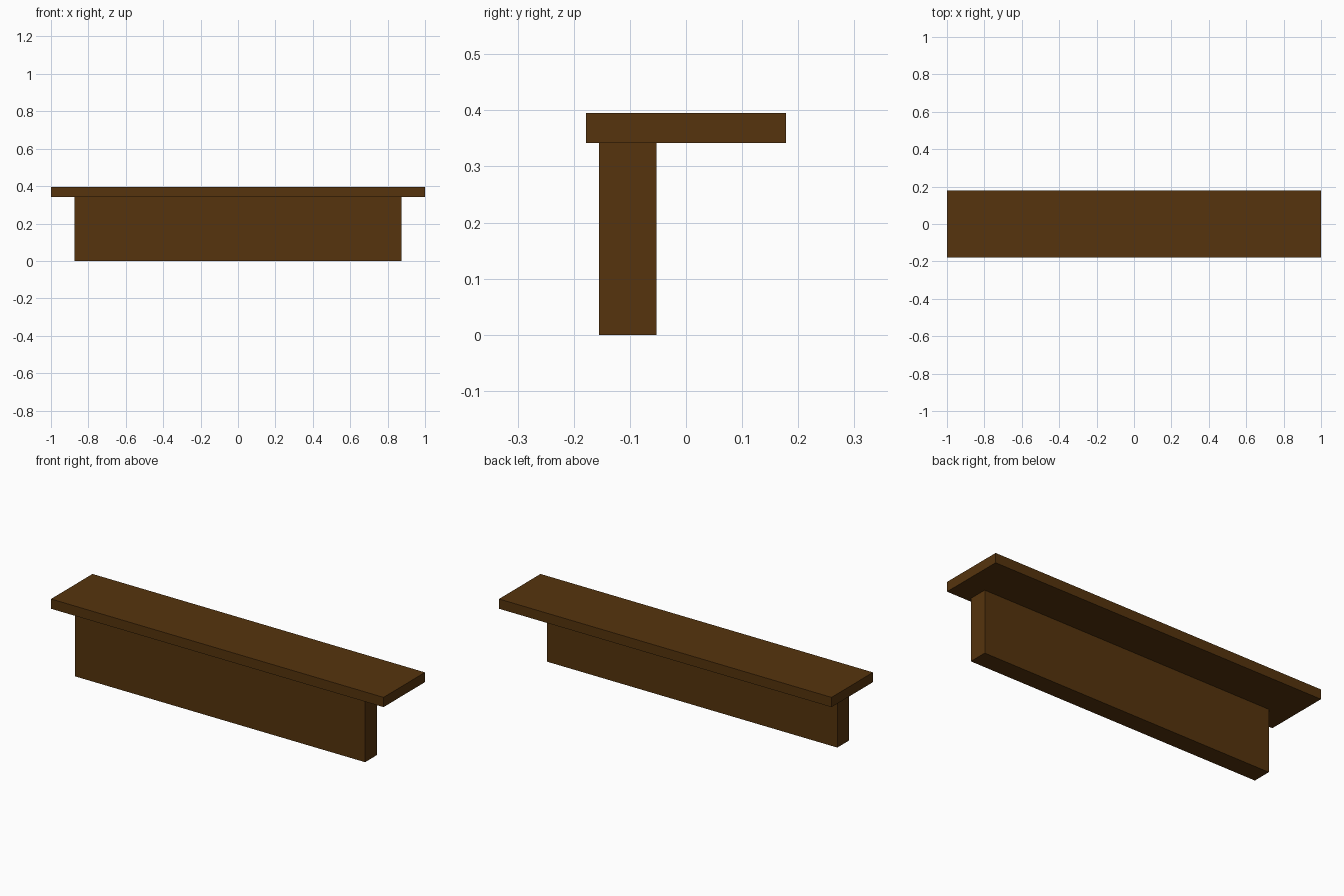
import bpy
import bmesh
from mathutils import Vector

if "Cube" in bpy.data.objects:
    bpy.data.objects.remove(bpy.data.objects["Cube"])

# Single dark wood colour
wood = bpy.data.materials.new("dark brown wood")
wood.diffuse_color = (0.092, 0.034, 0.004, 1.0)
wood.use_nodes = True
wood.node_tree.nodes["Principled BSDF"].inputs["Base Color"].default_value = wood.diffuse_color


def box(name, low, high):
    """Flat-faced box between two opposite corners."""
    low, high = Vector(low), Vector(high)
    mesh = bpy.data.meshes.new(name)
    bm = bmesh.new()
    bmesh.ops.create_cube(bm, size=1.0)
    bmesh.ops.scale(bm, vec=high - low, verts=bm.verts)
    bm.to_mesh(mesh)
    bm.free()
    mesh.materials.append(wood)
    obj = bpy.data.objects.new(name, mesh)
    obj.location = (low + high) / 2
    bpy.context.collection.objects.link(obj)
    return obj


# Upright panel set towards the front
box("front_panel", (-0.873, -0.155, 0.0), (0.873, -0.053, 0.342))

# Long counter top overhanging towards the back
box("counter_top", (-1.0, -0.178, 0.342), (1.0, 0.178, 0.395))
